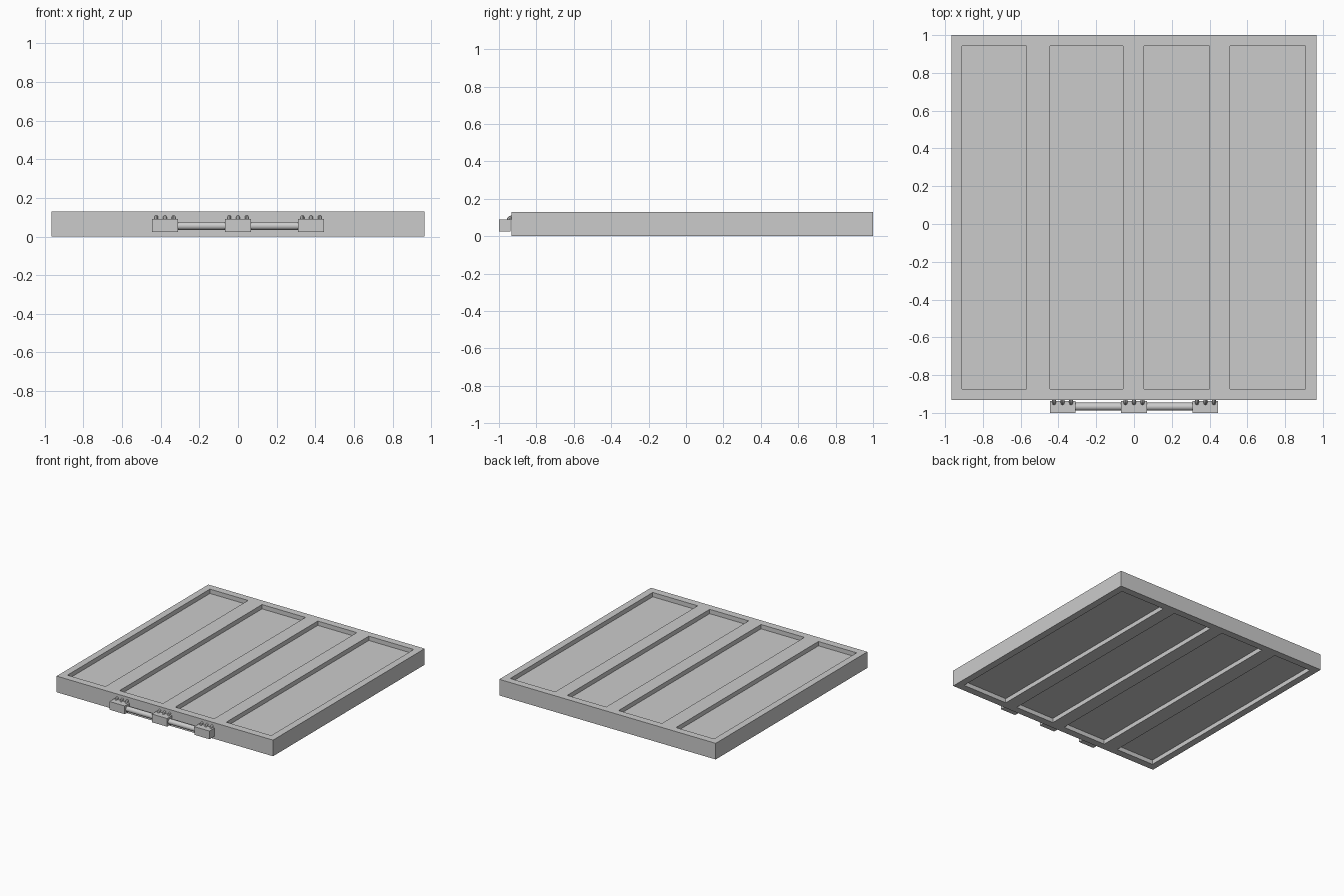
import bpy, bmesh, math

if "Cube" in bpy.data.objects:
    bpy.data.objects.remove(bpy.data.objects["Cube"])

FRONT, BACK, HALF, TOP = -0.932, 1.0, 0.965, 0.13
Y0, Y1 = -0.873, 0.942
PANELS = [(-0.91, -0.57), (-0.445, -0.058), (0.052, 0.40), (0.507, 0.908)]
FLOOR_LO, FLOOR_HI = 0.035, 0.095


def finish(name, bm):
    bmesh.ops.remove_doubles(bm, verts=bm.verts, dist=1e-5)
    bmesh.ops.recalc_face_normals(bm, faces=bm.faces)
    me = bpy.data.meshes.new(name)
    bm.to_mesh(me)
    bm.free()
    ob = bpy.data.objects.new(name, me)
    bpy.context.collection.objects.link(ob)
    return ob


def box(name, x0, x1, y0, y1, z0, z1):
    bm = bmesh.new()
    bmesh.ops.create_cube(bm, size=1)
    for v in bm.verts:
        v.co = ((x0 + x1) / 2 + v.co.x * (x1 - x0),
                (y0 + y1) / 2 + v.co.y * (y1 - y0),
                (z0 + z1) / 2 + v.co.z * (z1 - z0))
    return finish(name, bm)


def tube(name, path, radius, sides=16):
    # Round bar swept along a path in the yz plane or straight along x
    cu = bpy.data.curves.new(name, 'CURVE')
    cu.dimensions = '3D'
    cu.bevel_depth = radius
    cu.bevel_resolution = sides // 4 - 1
    cu.use_fill_caps = True
    sp = cu.splines.new('POLY')
    sp.points.add(len(path) - 1)
    for p, co in zip(sp.points, path):
        p.co = (*co, 1)
    ob = bpy.data.objects.new(name, cu)
    bpy.context.collection.objects.link(ob)
    bpy.ops.object.select_all(action='DESELECT')
    ob.select_set(True)
    bpy.context.view_layer.objects.active = ob
    bpy.ops.object.convert(target='MESH')
    bpy.ops.object.shade_smooth_by_angle(angle=math.radians(40))


# Slab with four recesses sunk into both the top and the underside
bm = bmesh.new()
xs = [-HALF] + [x for p in PANELS for x in p] + [HALF]
ys = [FRONT, Y0, Y1, BACK]


def quad(*pts):
    bm.faces.new([bm.verts.new(p) for p in pts])


for rim, floor in ((TOP, FLOOR_HI), (0, FLOOR_LO)):
    for i in range(len(xs) - 1):
        for j in range(3):
            a, b, c, d = xs[i], xs[i + 1], ys[j], ys[j + 1]
            recess = i % 2 == 1 and j == 1
            z = floor if recess else rim
            ring = [(a, c), (b, c), (b, d), (a, d)]
            quad(*[(x, y, z) for x, y in ring])
            if recess:
                for k in range(4):
                    p, q = ring[k], ring[(k + 1) % 4]
                    quad((*p, rim), (*q, rim), (*q, floor), (*p, floor))
# Outer sides, split to match the top grid
for y in (FRONT, BACK):
    for a, b in zip(xs, xs[1:]):
        quad((a, y, 0), (b, y, 0), (b, y, TOP), (a, y, TOP))
for x in (-HALF, HALF):
    for c, d in zip(ys, ys[1:]):
        quad((x, c, 0), (x, d, 0), (x, d, TOP), (x, c, TOP))
finish("panelled_slab", bm)

# Hinge blocks, each with three bent pins reaching into the slab edge
for cx in (-0.378, 0, 0.378):
    box("hinge_block", cx - 0.068, cx + 0.068, -1.0, -0.938, 0.024, 0.09)
    for dx in (-0.045, 0, 0.045):
        x = cx + dx
        arc = [(x, -0.932 - 0.017 * math.cos(t), 0.083 + 0.017 * math.sin(t))
               for t in (math.pi / 2 * k / 6 for k in range(7))]
        tube("hinge_pin", [(x, -0.949, 0.07)] + arc + [(x, -0.92, 0.10)], 0.01, 12)

# Round rods joining the blocks
for s in (-1, 1):
    tube("hinge_rod", [(s * 0.06, -0.967, 0.055), (s * 0.32, -0.967, 0.055)], 0.021, 24)
